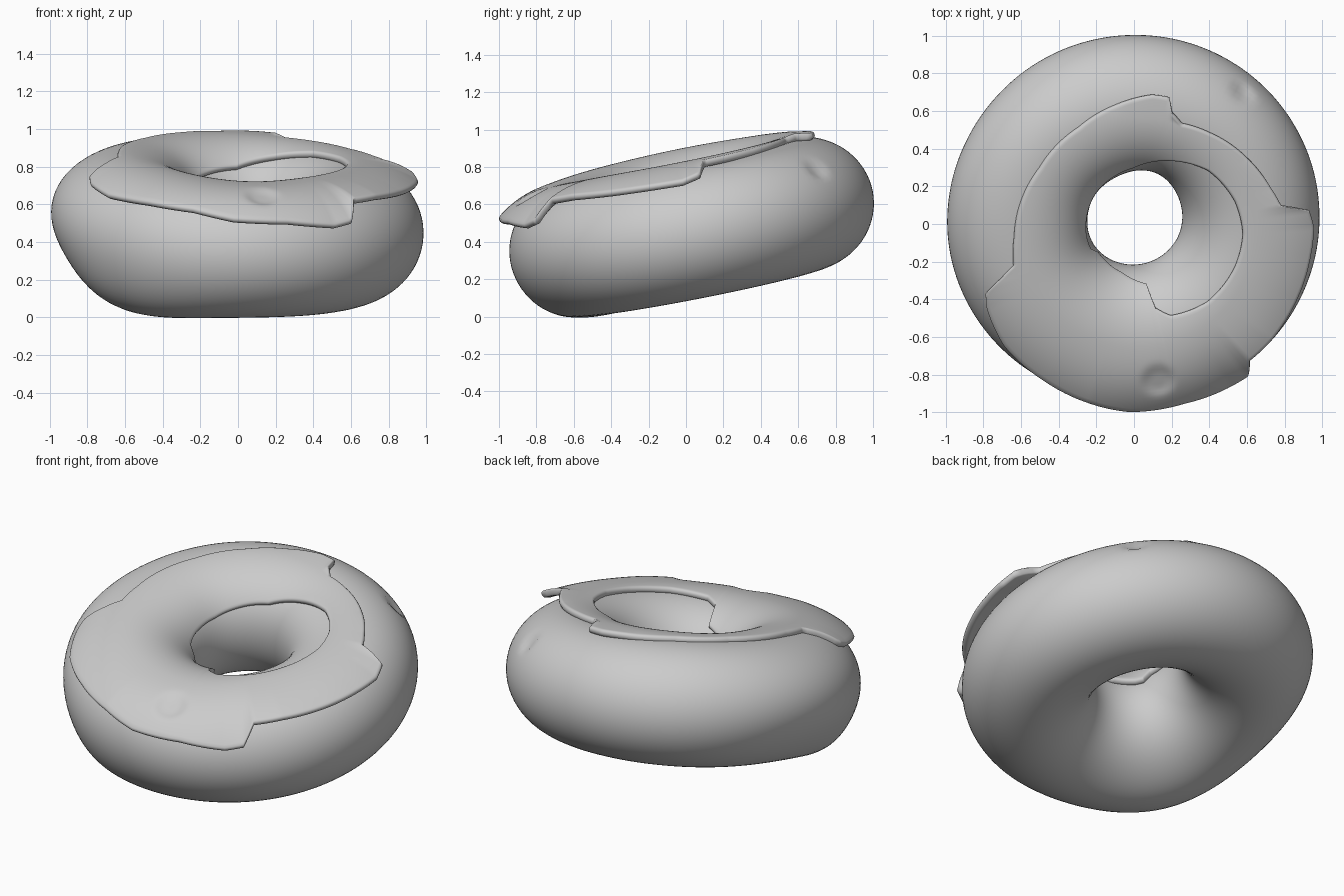
import bpy, bmesh
from math import sin, cos, radians, exp, pi
from mathutils import Matrix, Vector

if "Cube" in bpy.data.objects:
    bpy.data.objects.remove(bpy.data.objects["Cube"])

RING, TUBE_R, TUBE_Z = 0.622, 0.365, 0.352
POSE = (Matrix.Translation((0, 0.03, 0.48)) @ Matrix.Rotation(radians(11.2), 4, 'X')
        @ Matrix.Rotation(radians(3), 4, 'Y'))

# icing edges: direction, angle round the tube (90 = top), flare away from the dough
OUTER = [(6, 49, .05), (10, 70, .02), (18, 74, .01), (34, 80, 0), (54, 87, 0), (68, 91, 0),
         (74, 85, .01), (77, 74, .01), (84, 74, .01), (100, 81, 0), (119, 88, 0), (146, 91, 0),
         (164, 89, 0), (182, 87, 0), (195, 83, 0), (199, 70, 0), (203, 52, .005),
         (208, 47, .01), (222, 41, .03), (239, 41, .045), (255, 39, .06), (268, 34, .06),
         (285, 34, .05), (300, 30, .05), (306, 32, .06), (310, 48, .06), (320, 48, .065),
         (335, 47, .055), (350, 46, .05), (360, 45, .05)]
INNER = [(17, 100), (41, 107), (65, 121), (93, 136), (127, 142), (152, 146), (190, 148),
         (208, 150), (218, 158), (228, 158), (254, 153), (280, 141), (283, 118), (291, 108),
         (314, 101), (340, 98), (358, 97)]
# soft lumps: direction, tube angle, height (dough only, then dough and icing together)
DOUGH_LUMPS = [(225, -66, .06), (180, -40, -.03), (180, 20, .02), (135, 65, .01)]
SHARED_LUMPS = [(115, 135, .02), (175, 135, .025), (270, 95, -.02), (70, 180, -.02)]


def lookup(table, a):
    """Linear, wrapping interpolation of a table by direction."""
    last, first = table[-1], table[0]
    t = [(last[0] - 360, *last[1:])] + table + [(first[0] + 360, *first[1:])]
    for p, q in zip(t, t[1:]):
        if p[0] <= a <= q[0]:
            f = (a - p[0]) / max(q[0] - p[0], 1e-6)
            return [u + (v - u) * f for u, v in zip(p[1:], q[1:])]


def turn(a, b):
    return (a - b + 180) % 360 - 180


def lump(table, a, phi):
    return sum(h * exp(-(turn(a, la) / 35) ** 2 - (turn(phi, lp) / 38) ** 2)
               for la, lp, h in table)


def tube_point(a, phi, offset=0.0):
    """Point on the tilted ring, raised by offset."""
    offset += lump(SHARED_LUMPS, a, phi)
    a, phi = radians(a), radians(phi)
    r = RING + (TUBE_R + offset) * cos(phi)
    z = (TUBE_Z + offset) * sin(phi)
    return POSE @ Vector((r * cos(a), r * sin(a), z))


def dent(p, centre, size, depth):
    d = (p - Vector(centre)).length / size
    return p - Vector((0, 0, depth * exp(-d ** 4)))


def closed_ring(name, rows):
    """Skin a ring of closed cross-sections."""
    bm = bmesh.new()
    grid = [[bm.verts.new(p) for p in row] for row in rows]
    n, m = len(grid), len(grid[0])
    for i in range(n):
        for j in range(m):
            k, l = (i + 1) % n, (j + 1) % m
            bm.faces.new((grid[i][j], grid[k][j], grid[k][l], grid[i][l]))
    bmesh.ops.recalc_face_normals(bm, faces=bm.faces)
    for f in bm.faces:
        f.smooth = True
    mesh = bpy.data.meshes.new(name)
    bm.to_mesh(mesh)
    bm.free()
    obj = bpy.data.objects.new(name, mesh)
    bpy.context.collection.objects.link(obj)
    return obj


# dough ring, slightly lumpy, with a small dent at the back
rows = [[dent(tube_point(a, phi, lump(DOUGH_LUMPS, a, phi)), (.60, .72, .82), .07, .03)
         for phi in range(0, 360, 5)] for a in range(0, 360, 2)]
closed_ring("dough", rows)

# icing: rounded sheet with dripping edges, draped over the dough
THICK, N = 0.032, 36
BULGE = 2.5
rows = []
for i in range(360):
    lo, flare = lookup(OUTER, i)
    hi = lookup(INNER, i)[0]

    def sheet(phi, h):
        t = min(1, max(0, (90 - phi) / max(90 - lo, 1)))
        p = tube_point(i, phi, h + flare * t * t)
        return dent(p, (.13, -.84, .66), .08, .02)

    row = [sheet(lo + (hi - lo) * j / N, THICK) for j in range(N + 1)]
    edge = [pi / 2 - pi * k / 6 for k in range(1, 6)]
    row += [sheet(hi + BULGE * cos(e), .011 + .021 * sin(e)) for e in edge]
    row += [sheet(hi + (lo - hi) * j / N, -.01) for j in range(N + 1)]
    row += [sheet(lo - BULGE * cos(e), .011 + .021 * sin(e)) for e in reversed(edge)]
    rows.append(row)
closed_ring("icing", rows)
